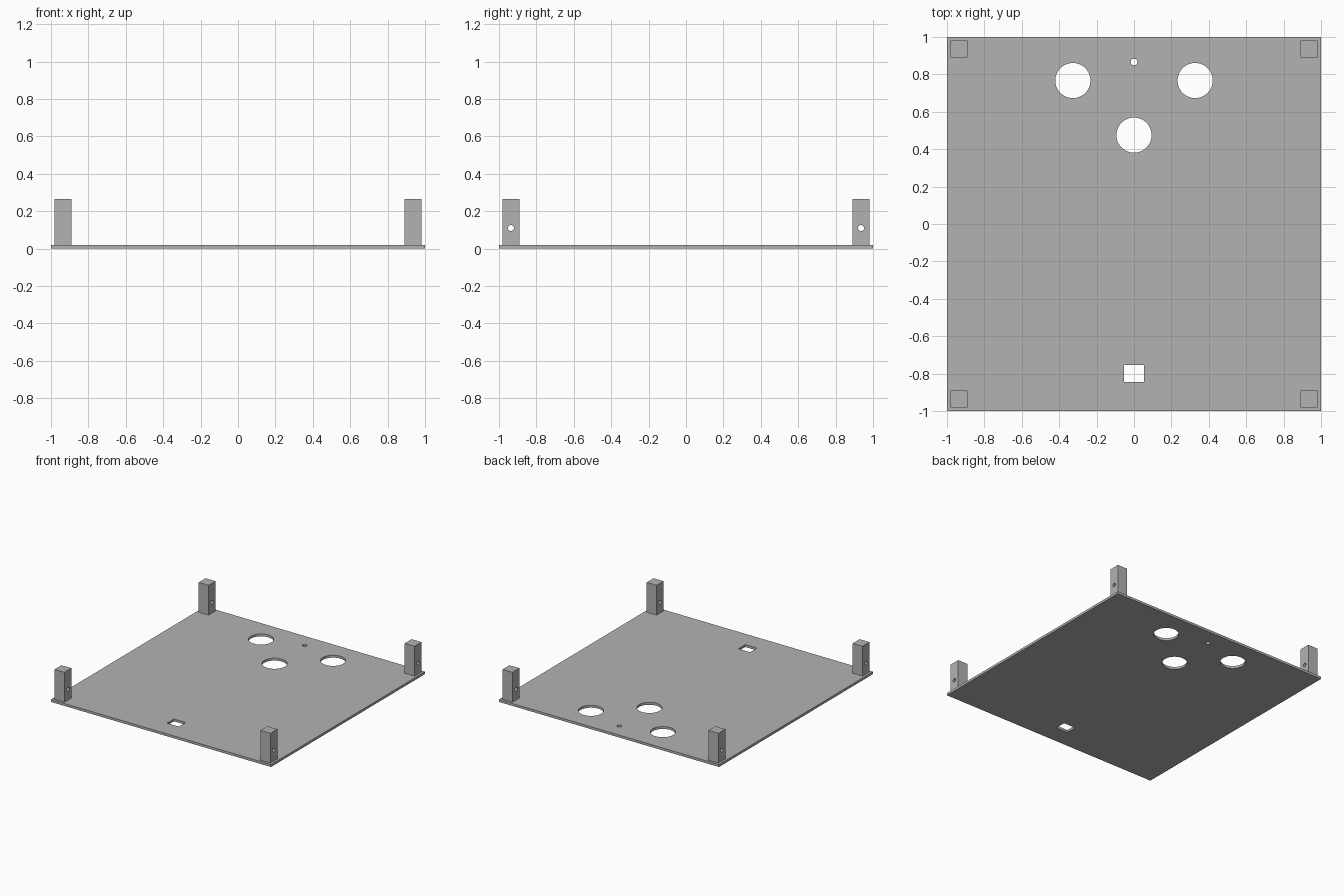
import bpy, bmesh, math
from mathutils import Matrix, Vector

cube = bpy.data.objects.get("Cube")
if cube:
    bpy.data.objects.remove(cube, do_unlink=True)

grey = bpy.data.materials.new("plain grey")
grey.use_nodes = True
grey.diffuse_color = (0.45, 0.45, 0.45, 1)
grey.node_tree.nodes["Principled BSDF"].inputs["Base Color"].default_value = grey.diffuse_color

PLATE_TOP = 0.02
POST_TOP = 0.265
POST_WIDTH = 0.09
POST_OFFSET = 0.936


def add_box(bm, center, size):
    bmesh.ops.create_cube(bm, size=1, matrix=Matrix.Translation(center) @ Matrix.Diagonal((*size, 1)))


def add_cylinder(bm, center, radius, length, sides, turn=Matrix()):
    bmesh.ops.create_cone(bm, cap_ends=True, segments=sides, radius1=radius, radius2=radius,
                          depth=length, matrix=Matrix.Translation(center) @ turn)


def make_object(name, bm):
    mesh = bpy.data.meshes.new(name)
    bm.to_mesh(mesh)
    bm.free()
    mesh.materials.append(grey)
    obj = bpy.data.objects.new(name, mesh)
    bpy.context.collection.objects.link(obj)
    return obj


def cut(obj, cutter):
    mod = obj.modifiers.new("holes", "BOOLEAN")
    mod.operation = "DIFFERENCE"
    mod.solver = "EXACT"
    mod.object = cutter
    cutter.hide_render = True
    bpy.context.view_layer.objects.active = obj
    bpy.ops.object.modifier_apply(modifier=mod.name)
    bpy.data.objects.remove(cutter, do_unlink=True)


# Base plate
bm = bmesh.new()
add_box(bm, (0, 0, PLATE_TOP / 2), (2, 2, PLATE_TOP))
plate = make_object("base_plate", bm)

# Three large round holes, one small hole and a rectangular slot
bm = bmesh.new()
for x, y in ((-0.327, 0.767), (0.327, 0.767), (0, 0.475)):
    add_cylinder(bm, (x, y, 0), 0.094, 0.2, 48)
add_cylinder(bm, (0, 0.866, 0), 0.018, 0.2, 16)
add_box(bm, (0, -0.8, 0), (0.107, 0.09, 0.2))
cut(plate, make_object("plate_cutter", bm))

# Corner posts, each with a sideways screw hole
for side, sx in (("right", -1), ("left", 1)):
    for end, sy in (("front", -1), ("back", 1)):
        spot = Vector((sx * POST_OFFSET, sy * POST_OFFSET, 0))
        bm = bmesh.new()
        height = POST_TOP - PLATE_TOP
        add_box(bm, spot + Vector((0, 0, PLATE_TOP + height / 2)), (POST_WIDTH, POST_WIDTH, height))
        post = make_object(f"{end}_{side}_post", bm)
        bm = bmesh.new()
        add_cylinder(bm, spot + Vector((0, 0, 0.11)), 0.016, 0.2, 16, Matrix.Rotation(math.pi / 2, 4, "Y"))
        cut(post, make_object("post_cutter", bm))
